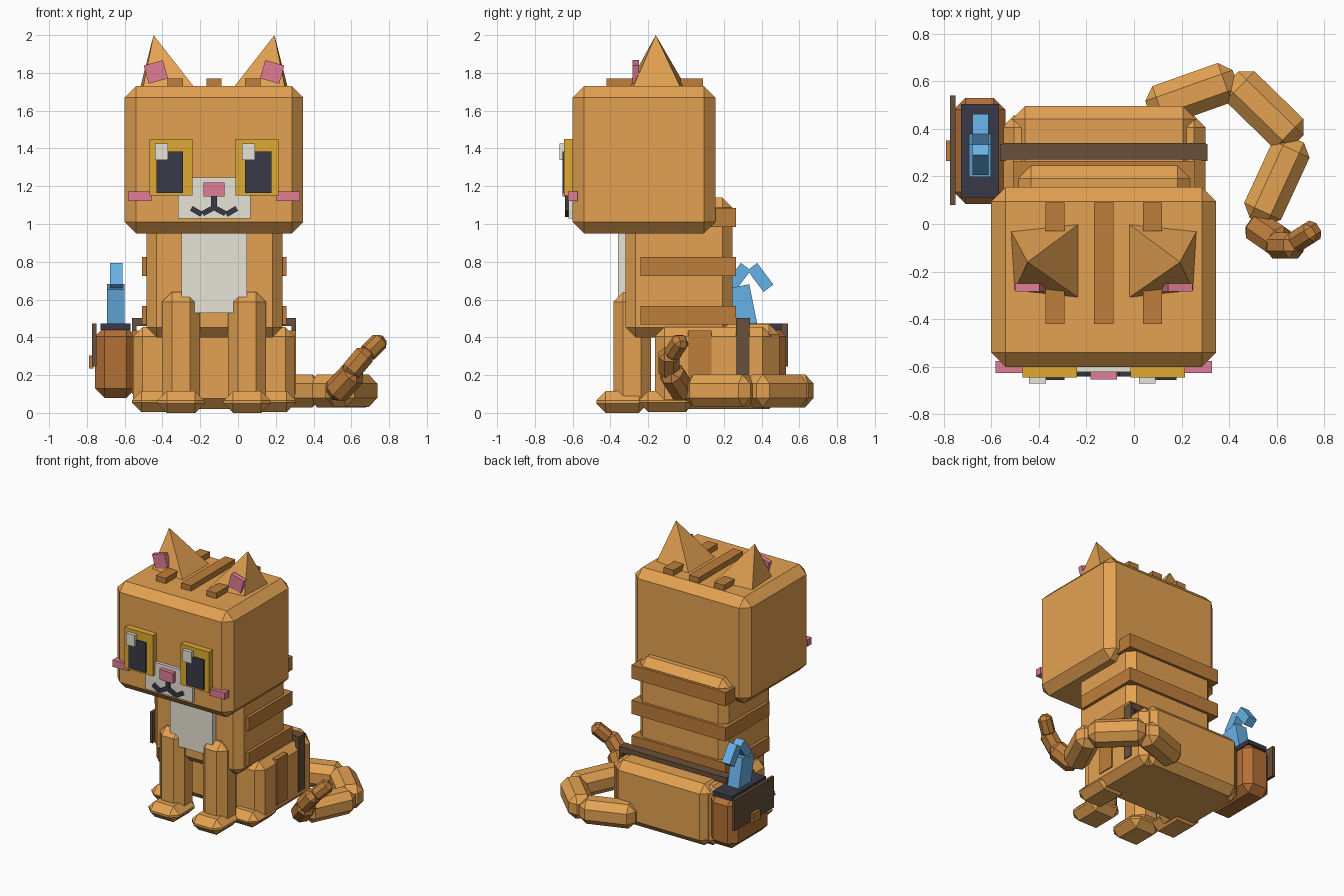
import bpy, bmesh
from mathutils import Vector, Matrix

if "Cube" in bpy.data.objects:
    bpy.data.objects.remove(bpy.data.objects["Cube"])

CX = -0.127  # symmetry plane of the cat


def material(name, rgb):
    lin = [((c / 255 + 0.055) / 1.055) ** 2.4 for c in rgb]
    m = bpy.data.materials.new(name)
    m.diffuse_color = (*lin, 1)
    m.use_nodes = True
    m.node_tree.nodes["Principled BSDF"].inputs["Base Color"].default_value = m.diffuse_color
    return m


FUR = material("orange_fur", (228, 162, 82))
STRIPE = material("stripe_fur", (190, 126, 60))
LEATHER = material("bag_leather", (180, 112, 54))
STRAP = material("dark_leather", (104, 80, 58))
DARK = material("near_black", (58, 58, 72))
GOLD = material("eye_gold", (224, 170, 50))
PINK = material("pink", (224, 125, 148))
CREAM = material("cream", (232, 228, 216))
BLUE = material("fish_blue", (104, 178, 232))


def finish(name, bm, mat):
    bmesh.ops.recalc_face_normals(bm, faces=bm.faces)
    me = bpy.data.meshes.new(name)
    bm.to_mesh(me)
    bm.free()
    me.materials.append(mat)
    ob = bpy.data.objects.new(name, me)
    bpy.context.collection.objects.link(ob)
    return ob


def block(name, mat, size, matrix, bevel=0.0):
    """Box with optional one-step chamfer, placed by a matrix."""
    bm = bmesh.new()
    bmesh.ops.create_cube(bm, size=1)
    bmesh.ops.scale(bm, vec=size, verts=bm.verts)
    if bevel:
        bmesh.ops.bevel(bm, geom=bm.edges[:], offset=bevel, segments=1,
                        affect='EDGES', profile=0.5)
    bmesh.ops.transform(bm, matrix=matrix, verts=bm.verts)
    return finish(name, bm, mat)


def box(name, mat, x, y, z, bevel=0.0):
    """Axis-aligned box from its ranges."""
    size = Vector((x[1] - x[0], y[1] - y[0], z[1] - z[0]))
    mid = Vector((sum(x) / 2, sum(y) / 2, sum(z) / 2))
    return block(name, mat, size, Matrix.Translation(mid), bevel)


def pair(name, mat, d, y, z, bevel=0.0):
    """Left and right boxes, d = distance range from the symmetry plane."""
    box(name + "_right", mat, (CX + d[0], CX + d[1]), y, z, bevel)
    box(name + "_left", mat, (CX - d[1], CX - d[0]), y, z, bevel)


def bar(name, mat, p, q, w, bevel=0.0):
    """Square bar between two points."""
    p, q = Vector(p), Vector(q)
    d = q - p
    m = Matrix.Translation((p + q) / 2) @ d.to_track_quat('Z', 'Y').to_matrix().to_4x4()
    return block(name, mat, Vector((w, w, d.length)), m, bevel)


# Head and body masses
box("head", FUR, (-0.60, 0.345), (-0.60, 0.155), (0.95, 1.73), 0.06)
box("torso", FUR, (-0.485, 0.235), (-0.32, 0.245), (0.40, 1.14), 0.053)
box("hips", FUR, (-0.513, 0.26), (-0.10, 0.495), (0.02, 0.47), 0.055)
box("chest_bib", CREAM, (-0.30, 0.047), (-0.36, -0.30), (0.53, 1.0))

# Legs and paws
pair("haunch", FUR, (0.18, 0.428), (-0.165, 0.455), (0.02, 0.455), 0.05)
pair("front_leg", FUR, (0.075, 0.275), (-0.385, -0.185), (0.03, 0.64), 0.052)
pair("front_paw", FUR, (0.05, 0.30), (-0.475, -0.20), (0.0, 0.115), 0.05)
pair("hind_paw", FUR, (0.20, 0.435), (-0.25, 0.05), (0.005, 0.115), 0.05)

# Fur stripes
for i, z in enumerate((0.467, 0.726, 0.985)):
    box(f"back_stripe_{i + 1}", STRIPE, (-0.508, 0.257), (-0.24, 0.265), (z, z + 0.1))
box("crown_stripe_middle", STRIPE, (-0.167, -0.087), (-0.42, 0.09), (1.70, 1.77))
pair("crown_stripe_rear", STRIPE, (0.165, 0.245), (-0.03, 0.09), (1.70, 1.77))
pair("crown_stripe_front", STRIPE, (0.165, 0.245), (-0.42, -0.26), (1.70, 1.77))
pair("haunch_stripe", STRIPE, (0.40, 0.435), (0.01, 0.135), (0.10, 0.435))

# Ears: leaning four-sided pyramids with pink inner plates
for s, side in ((-1, "left"), (1, "right")):
    bm = bmesh.new()
    base = [(0.39, -0.03), (0.105, 0.0), (0.105, -0.31), (0.375, -0.28)]
    vs = [bm.verts.new((CX + s * d, y, 1.725)) for d, y in base]
    tip = bm.verts.new((CX + s * 0.32, -0.16, 2.0))
    bm.faces.new(vs)
    for i in range(4):
        bm.faces.new((vs[i], vs[(i + 1) % 4], tip))
    finish("ear_" + side, bm, FUR)
    m = Matrix.Translation((CX + s * 0.308, -0.267, 1.805)) @ Matrix.Rotation(s * 0.27, 4, 'Y')
    block("inner_ear_" + side, PINK, Vector((0.105, 0.035, 0.1)), m)

# Face
pair("eye", GOLD, (0.113, 0.342), (-0.645, -0.59), (1.15, 1.45))
pair("pupil", DARK, (0.165, 0.305), (-0.655, -0.64), (1.165, 1.385))
for side, x in (("left", -0.44), ("right", 0.02)):
    box("eye_glint_" + side, CREAM, (x, x + 0.07), (-0.67, -0.645), (1.34, 1.425))
box("muzzle", CREAM, (-0.317, 0.067), (-0.622, -0.59), (1.03, 1.245))
box("nose", PINK, (-0.182, -0.072), (-0.653, -0.61), (1.145, 1.22))
pair("cheek", PINK, (0.33, 0.455), (-0.625, -0.575), (1.122, 1.172))
box("mouth_middle", DARK, (CX - 0.015, CX + 0.015), (-0.64, -0.61), (1.08, 1.15))
for s, side in ((-1, "left"), (1, "right")):
    bar("mouth_inner_" + side, DARK, (CX, -0.626, 1.087), (CX + s * 0.06, -0.626, 1.055), 0.028)
    bar("mouth_outer_" + side, DARK, (CX + s * 0.065, -0.626, 1.05),
        (CX + s * 0.12, -0.626, 1.083), 0.028)

# Tail: overlapping chamfered segments curling round to a darker raised tip
tail = [((0.06, 0.48, 0.117), (0.427, 0.61, 0.117), 0.175, FUR),
        ((0.41, 0.613, 0.117), (0.685, 0.345, 0.117), 0.175, FUR),
        ((0.68, 0.357, 0.117), (0.52, 0.01, 0.117), 0.17, FUR),
        ((0.50, 0.0, 0.09), (0.63, -0.09, 0.23), 0.13, STRIPE),
        ((0.58, -0.09, 0.20), (0.69, -0.09, 0.33), 0.11, STRIPE),
        ((0.67, -0.08, 0.30), (0.765, -0.02, 0.395), 0.09, STRIPE)]
for i, (p, q, w, mat) in enumerate(tail):
    bar(f"tail_segment_{i + 1}", mat, p, q, w, w * 0.28)

# Strap over the hips
box("strap_top", STRAP, (-0.545, 0.303), (0.27, 0.34), (0.46, 0.503))
pair("strap_side", STRAP, (0.41, 0.435), (0.265, 0.335), (0.10, 0.503))

# Side bag with flap and buckle
box("bag", LEATHER, (-0.757, -0.54), (0.085, 0.53), (0.08, 0.455), 0.05)
box("bag_opening", DARK, (-0.727, -0.568), (0.11, 0.505), (0.44, 0.472))
box("bag_flap", STRAP, (-0.772, -0.75), (0.08, 0.54), (0.245, 0.472))
box("bag_buckle", STRIPE, (-0.79, -0.765), (0.265, 0.35), (0.235, 0.305))

# Fish sticking out of the bag: body and two tail fins
m = Matrix.Translation((-0.647, 0.29, 0.55)) @ Matrix.Rotation(0.2, 4, 'X')
block("fish_body", BLUE, Vector((0.093, 0.14, 0.24)), m)
for s, side in ((-1, "front"), (1, "rear")):
    m = Matrix.Translation((-0.645, 0.334 + s * 0.06, 0.717)) @ Matrix.Rotation(s * 0.64, 4, 'X')
    block("fish_fin_" + side, BLUE, Vector((0.067, 0.065, 0.143)), m)
